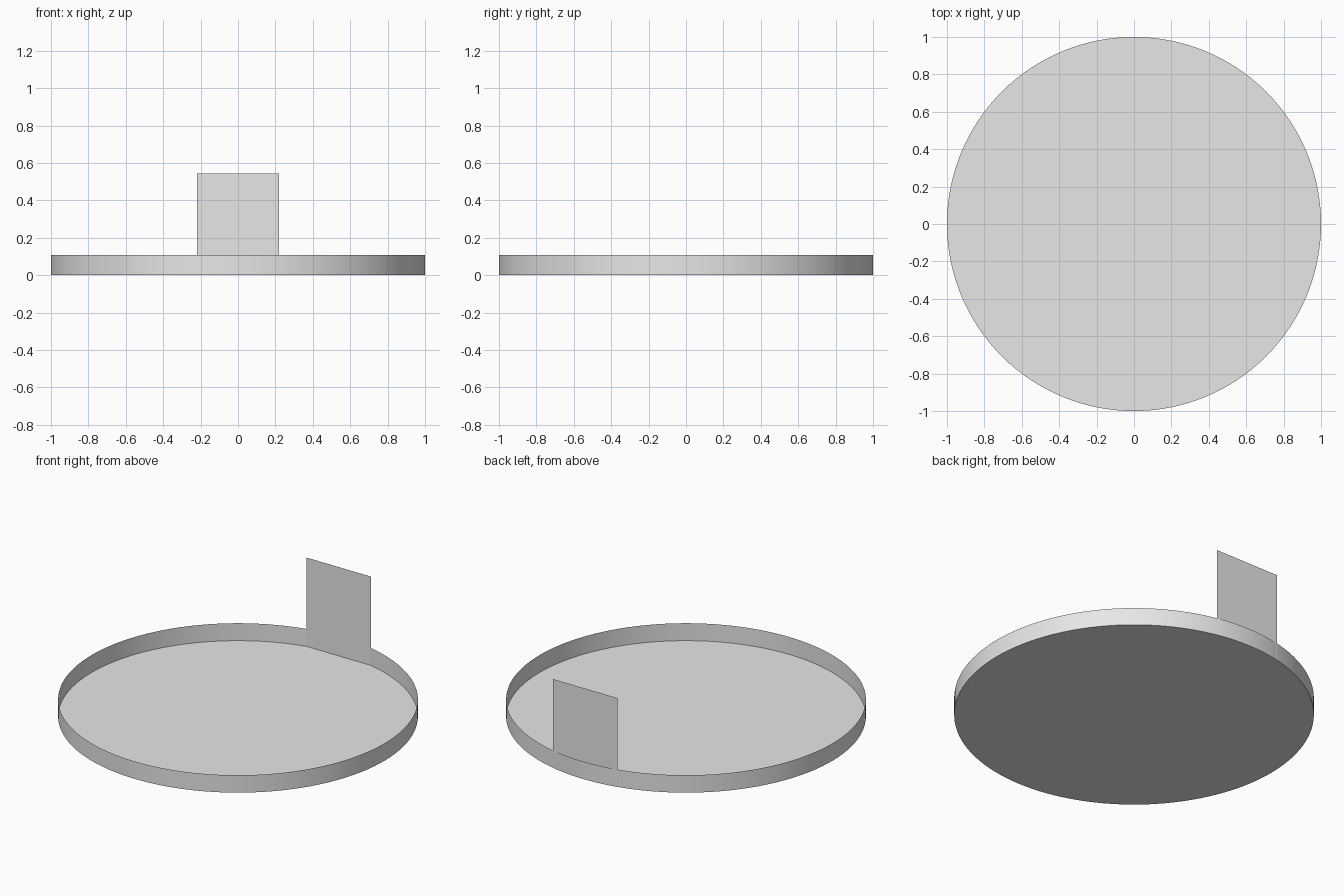
import bpy
import bmesh
import math

RADIUS = 1.0
RIM_HEIGHT = 0.107
PANEL_HALF_WIDTH = 0.218
PANEL_TOP = 0.545
SEGMENTS = 128

cube = bpy.data.objects.get("Cube")
if cube:
    bpy.data.objects.remove(cube, do_unlink=True)

# Single plain grey
grey = bpy.data.materials.new("light_grey")
grey.use_nodes = True
colour = (0.8, 0.8, 0.8, 1.0)
grey.diffuse_color = colour
grey.node_tree.nodes["Principled BSDF"].inputs["Base Color"].default_value = colour


def add_object(name, bm):
    mesh = bpy.data.meshes.new(name)
    bm.to_mesh(mesh)
    bm.free()
    mesh.materials.append(grey)
    obj = bpy.data.objects.new(name, mesh)
    bpy.context.collection.objects.link(obj)
    return obj


# Round tray: a disc floor with its border extruded up into a sheet-thin rim
bm = bmesh.new()
bmesh.ops.create_circle(bm, cap_ends=True, segments=SEGMENTS, radius=RADIUS)
border = [e for e in bm.edges if e.is_boundary]
rim = bmesh.ops.extrude_edge_only(bm, edges=border)["geom"]
rim_verts = [g for g in rim if isinstance(g, bmesh.types.BMVert)]
bmesh.ops.translate(bm, verts=rim_verts, vec=(0, 0, RIM_HEIGHT))
bmesh.ops.recalc_face_normals(bm, faces=bm.faces)
floor = max(bm.faces, key=lambda f: f.calc_area())
if floor.normal.z > 0:
    bmesh.ops.reverse_faces(bm, faces=bm.faces)
tray = add_object("round_tray", bm)

bpy.ops.object.select_all(action="DESELECT")
tray.select_set(True)
bpy.context.view_layer.objects.active = tray
bpy.ops.object.shade_smooth_by_angle(angle=math.radians(30))

# Upright back panel: a thin sheet spanning a chord of the rim
panel_y = math.sqrt(RADIUS ** 2 - PANEL_HALF_WIDTH ** 2)
bm = bmesh.new()
corners = [(-1, 0), (1, 0), (1, PANEL_TOP), (-1, PANEL_TOP)]
bm.faces.new([bm.verts.new((side * PANEL_HALF_WIDTH, panel_y, z))
              for side, z in corners])
add_object("back_panel", bm)
